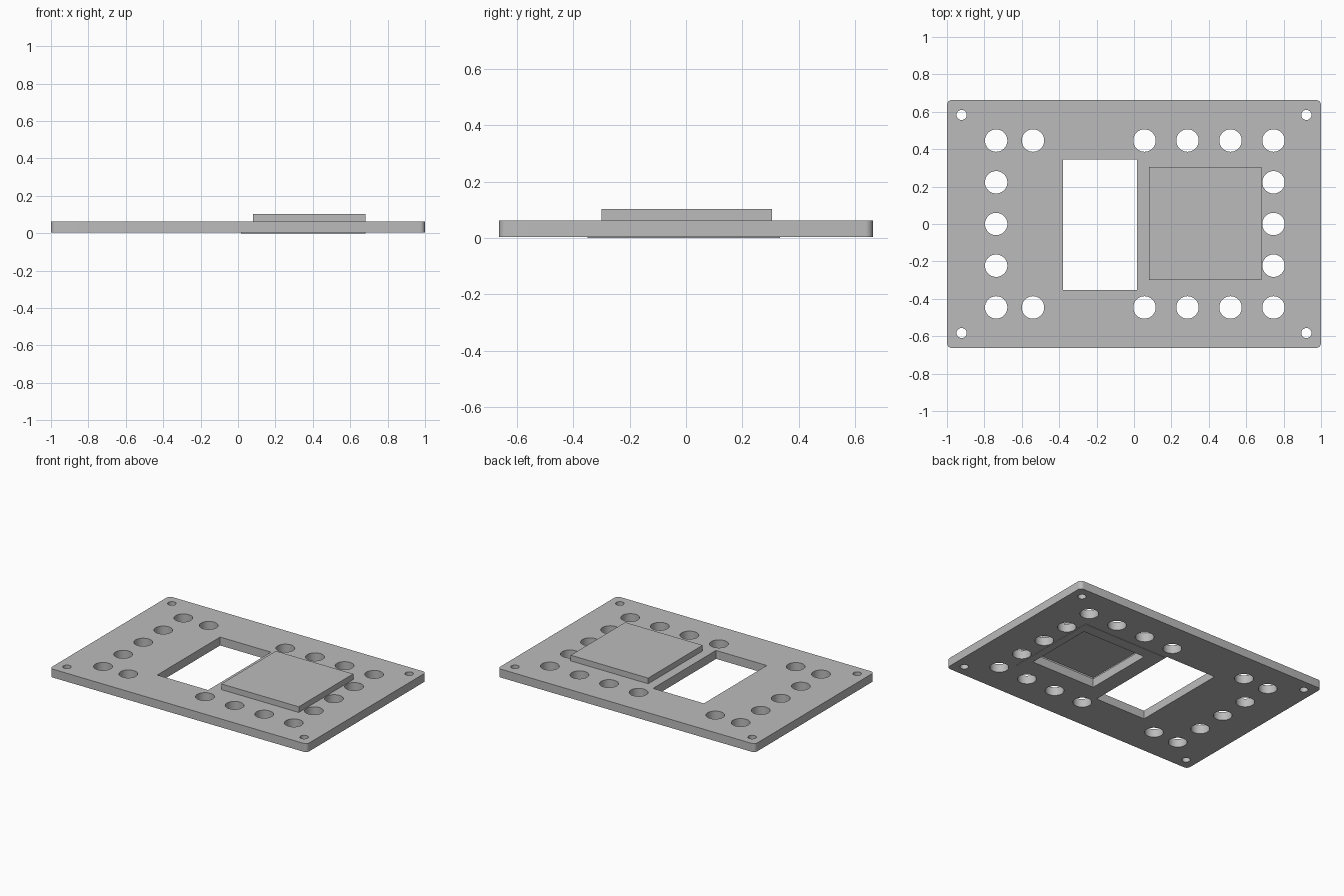
import bpy, bmesh
from math import sin, cos, pi, radians

cube = bpy.data.objects.get("Cube")
if cube:
    bpy.data.objects.remove(cube, do_unlink=True)

grey = bpy.data.materials.new("plain grey")
grey.use_nodes = True
colour = (0.5, 0.5, 0.5, 1)
grey.diffuse_color = colour
grey.node_tree.nodes["Principled BSDF"].inputs["Base Color"].default_value = colour


def circle(x, y, r, n=32):
    return [(x + r * cos(2 * pi * i / n), y + r * sin(2 * pi * i / n)) for i in range(n)]


def rect(x0, x1, y0, y1):
    return [(x0, y0), (x1, y0), (x1, y1), (x0, y1)]


def rounded_rect(w, h, r, steps=6):
    pts = []
    for k, (sx, sy) in enumerate([(1, 1), (-1, 1), (-1, -1), (1, -1)]):
        for i in range(steps + 1):
            a = (k + i / steps) * pi / 2
            pts.append((sx * (w - r) + r * cos(a), sy * (h - r) + r * sin(a)))
    return pts


def finish(name, bm):
    mesh = bpy.data.meshes.new(name)
    bm.to_mesh(mesh)
    bm.free()
    mesh.materials.clear()
    mesh.materials.append(grey)
    obj = bpy.data.objects.new(name, mesh)
    bpy.context.collection.objects.link(obj)
    bpy.ops.object.select_all(action='DESELECT')
    obj.select_set(True)
    bpy.context.view_layer.objects.active = obj
    bpy.ops.object.shade_smooth_by_angle(angle=radians(30))
    return obj


def sheet(name, outlines, z0, z1):
    """Filled outline with holes, extruded from z0 to z1."""
    curve = bpy.data.curves.new(name + " outline", 'CURVE')
    curve.dimensions = '2D'
    curve.fill_mode = 'BOTH'
    curve.extrude = (z1 - z0) / 2
    for pts in outlines:
        spline = curve.splines.new('POLY')
        spline.points.add(len(pts) - 1)
        for p, (x, y) in zip(spline.points, pts):
            p.co = (x, y, 0, 1)
        spline.use_cyclic_u = True
    temp = bpy.data.objects.new(name + " outline", curve)
    bpy.context.collection.objects.link(temp)
    bpy.context.view_layer.update()
    mesh = bpy.data.meshes.new_from_object(temp.evaluated_get(bpy.context.evaluated_depsgraph_get()))
    bm = bmesh.new()
    bm.from_mesh(mesh)
    bpy.data.objects.remove(temp, do_unlink=True)
    bmesh.ops.remove_doubles(bm, verts=bm.verts, dist=1e-5)
    bmesh.ops.translate(bm, verts=bm.verts, vec=(0, 0, (z0 + z1) / 2))
    bmesh.ops.recalc_face_normals(bm, faces=bm.faces)
    return finish(name, bm)


SKIN, TOP, PAD_TOP, POCKET_TOP = 0.003, 0.062, 0.102, 0.082
pocket = rect(0.13, 0.63, -0.25, 0.255)

# Base plate: window, pocket, peripheral holes and corner screw holes
holes = [(x, y) for x in (-0.737, -0.54, 0.056, 0.286, 0.516, 0.746) for y in (-0.446, 0.446)]
holes += [(x, y) for x in (-0.737, 0.746) for y in (-0.223, 0, 0.223)]
outlines = [rounded_rect(1, 0.663, 0.027), rect(-0.38, 0.015, -0.354, 0.344), pocket]
outlines += [circle(x, y, 0.06) for x, y in holes]
outlines += [circle(sx * 0.922, sy * 0.583, 0.027) for sx in (-1, 1) for sy in (-1, 1)]
sheet("base_plate", outlines, SKIN, TOP)

# Thin backing sheet around the pocket opening
sheet("backing_sheet", [rect(0.017, 0.682, -0.35, 0.333), pocket], 0, SKIN)

# Raised pad, hollowed from below over the pocket
bm = bmesh.new()
bmesh.ops.create_cube(bm, size=1)
for v in bm.verts:
    v.co = (0.381 + v.co.x * 0.602, 0.003 + v.co.y * 0.605,
            PAD_TOP if v.co.z > 0 else TOP)
under = min(bm.faces, key=lambda f: f.calc_center_median().z)
bmesh.ops.inset_region(bm, faces=[under], thickness=0.05)
hollow = bmesh.ops.extrude_face_region(bm, geom=[under])
bmesh.ops.translate(bm, vec=(0, 0, POCKET_TOP - TOP),
                    verts=[g for g in hollow["geom"] if isinstance(g, bmesh.types.BMVert)])
if under.is_valid:
    bmesh.ops.delete(bm, geom=[under], context='FACES_ONLY')
bmesh.ops.recalc_face_normals(bm, faces=bm.faces)
finish("raised_pad", bm)
